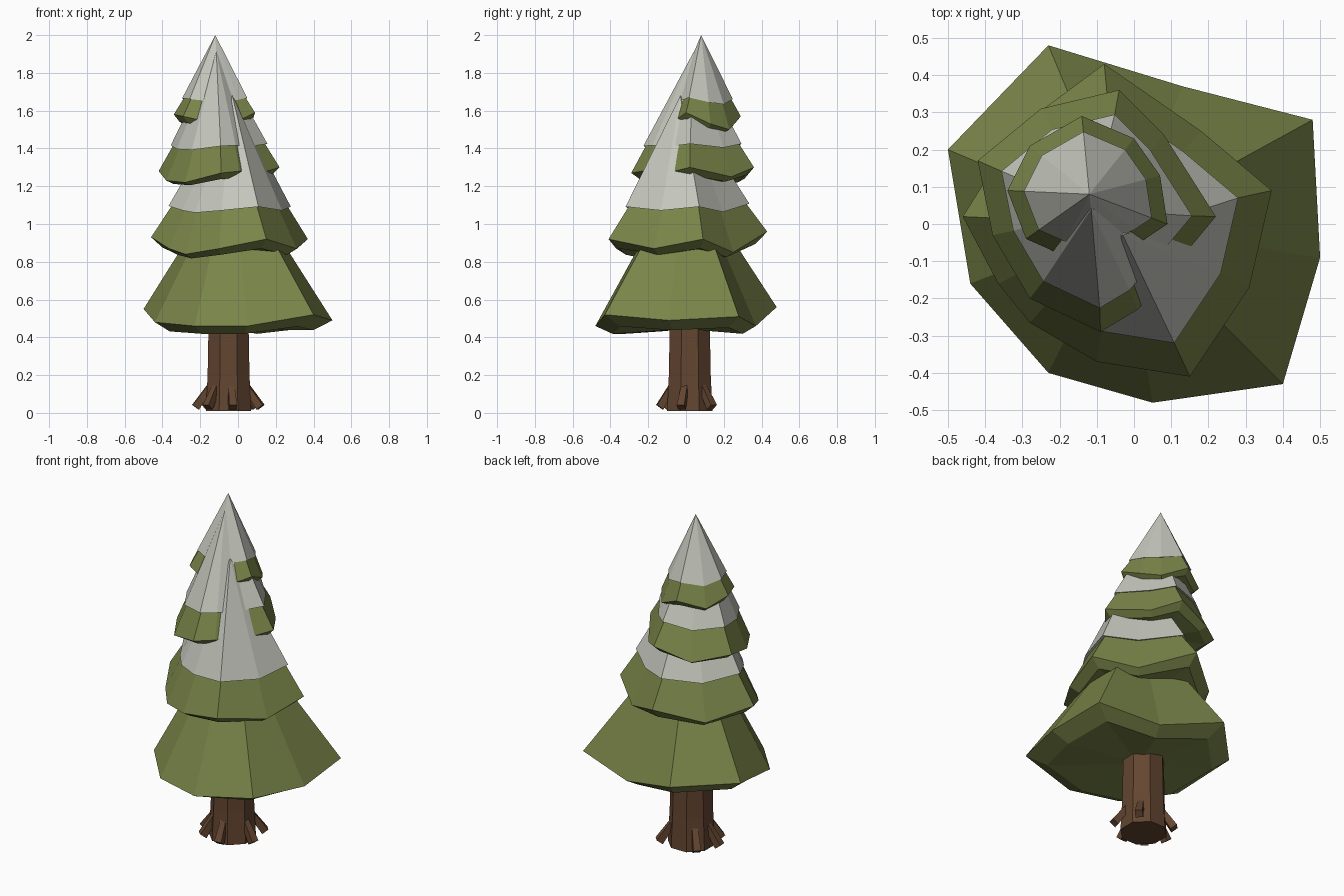
import bpy, bmesh, math
from mathutils import Vector

cube = bpy.data.objects.get("Cube")
if cube:
    bpy.data.objects.remove(cube)


def material(name, rgb):
    mat = bpy.data.materials.new(name)
    mat.use_nodes = True
    color = (*rgb, 1.0)
    mat.diffuse_color = color
    mat.node_tree.nodes["Principled BSDF"].inputs["Base Color"].default_value = color
    return mat


needles = material("needle green", (0.19, 0.23, 0.065))
snow = material("snow", (0.55, 0.56, 0.5))
bark = material("bark brown", (0.125, 0.06, 0.03))


def loft(name, rings, mat, start=None, end=None):
    """Skin a stack of rings; close each end with a fan to a point, or a flat cap."""
    bm = bmesh.new()
    loops = [[bm.verts.new(p) for p in ring] for ring in rings]
    n = len(loops[0])
    for upper, lower in zip(loops, loops[1:]):
        for i in range(n):
            j = (i + 1) % n
            bm.faces.new((upper[i], upper[j], lower[j], lower[i]))
    for loop, tip in ((loops[0], start), (loops[-1], end)):
        if tip is None:
            bm.faces.new(loop)
        else:
            point = bm.verts.new(tip)
            for i in range(n):
                bm.faces.new((loop[i], loop[(i + 1) % n], point))
    bmesh.ops.recalc_face_normals(bm, faces=bm.faces)
    mesh = bpy.data.meshes.new(name)
    bm.to_mesh(mesh)
    bm.free()
    mesh.materials.append(mat)
    obj = bpy.data.objects.new(name, mesh)
    bpy.context.collection.objects.link(obj)
    return obj


def shrink(rim, center, scale, z, wave):
    """Scale a rim about its centre, set its height and keep part of its waviness."""
    mean = sum(p[2] for p in rim) / len(rim)
    return [Vector((center[0] + (x - center[0]) * scale,
                    center[1] + (y - center[1]) * scale,
                    z + (h - mean) * wave)) for x, y, h in rim]


def tier(name, rim, center, top_z, drop, lip, top_scale, apex, snowy=True):
    mean = sum(p[2] for p in rim) / len(rim)
    # Green skirt: shoulder, wavy rim, tucked lip and closed underside
    shoulder = shrink(rim, center, top_scale * (0.95 if snowy else 1), top_z, 0.4)
    under = shrink(rim, center, lip, mean - drop, 0.65)
    loft(name + "_branches", [shoulder, rim, under], needles,
         start=apex - Vector((0, 0, 0.08)), end=(*center, mean - drop))
    # Snow cap with a thin overhanging edge
    if snowy:
        edge = shrink(rim, center, top_scale, top_z, 0.4)
        inner = shrink(rim, center, top_scale * 0.93, top_z + 0.005, 0.4)
        loft(name + "_snow", [edge, inner], snow, start=apex, end=(*center, top_z + 0.03))


# Four overlapping tiers, widest first
tier("bottom_tier", [
    (-0.23, 0.48, 0.56), (-0.5, 0.2, 0.55), (-0.44, -0.16, 0.48), (-0.23, -0.4, 0.46),
    (0.05, -0.48, 0.46), (0.4, -0.43, 0.52), (0.5, -0.09, 0.49), (0.48, 0.28, 0.51),
    (0.13, 0.37, 0.46)],
    (-0.03, 0.0), 0.86, 0.055, 0.81, 0.56, Vector((-0.03, 0, 1.25)), snowy=False)

tier("lower_middle_tier", [
    (-0.46, 0.02, 0.93), (-0.365, -0.16, 0.87), (-0.28, -0.265, 0.84), (-0.1, -0.37, 0.87),
    (0.15, -0.41, 0.92), (0.31, -0.17, 0.87), (0.37, 0.09, 0.92), (0.18, 0.25, 0.85),
    (-0.08, 0.43, 0.96), (-0.31, 0.26, 0.88)],
    (-0.04, 0.0), 1.08, 0.04, 0.86, 0.78, Vector((-0.03, -0.03, 1.68)))

tier("upper_middle_tier", [
    (-0.42, 0.17, 1.28), (-0.38, -0.03, 1.23), (-0.28, -0.2, 1.22), (-0.09, -0.29, 1.27),
    (0.01, -0.23, 1.28), (0.12, -0.1, 1.27), (0.22, 0.02, 1.3), (0.08, 0.24, 1.25),
    (-0.04, 0.36, 1.3), (-0.25, 0.31, 1.24)],
    (-0.1, 0.03), 1.41, 0.03, 0.86, 0.8, Vector((-0.115, 0.04, 1.91)))

tier("top_tier", [
    (-0.34, 0.09, 1.58), (-0.29, -0.04, 1.57), (-0.2, -0.08, 1.55), (-0.1, -0.1, 1.56),
    (0.03, -0.04, 1.56), (0.09, 0, 1.59), (0.07, 0.13, 1.53), (0, 0.23, 1.5),
    (-0.14, 0.29, 1.57), (-0.28, 0.21, 1.53)],
    (-0.12, 0.08), 1.655, 0.03, 0.86, 0.8, Vector((-0.12, 0.08, 2)))

# Octagonal tapered trunk
foot = Vector((-0.05, 0.02, 0))


def octagon(radius, z):
    turns = [math.tau * (i + 0.5) / 8 for i in range(8)]
    return [foot + Vector((radius * math.cos(a), radius * math.sin(a), z)) for a in turns]


loft("trunk", [octagon(0.13, 0.01), octagon(0.12, 0.2), octagon(0.112, 0.6)], bark)

# Square roots splaying down and out from the trunk
for number, (degrees, reach) in enumerate((
        (345, 0.175), (42, 0.175), (135, 0.165), (185, 0.175), (228, 0.165), (278, 0.16))):
    angle = math.radians(degrees)
    out = Vector((math.cos(angle), math.sin(angle), 0))
    side = Vector((-out.y, out.x, 0))
    tilt = (out + Vector((0, 0, 0.75))).normalized()
    rings = []
    for distance, z, half in ((0.085, 0.16, 0.015), (reach, 0.03, 0.021)):
        middle = foot + out * distance + Vector((0, 0, z))
        rings.append([middle + side * half * s + tilt * half * t
                      for s, t in ((-1, -1), (1, -1), (1, 1), (-1, 1))])
    loft(f"root_{number + 1}", rings, bark)
